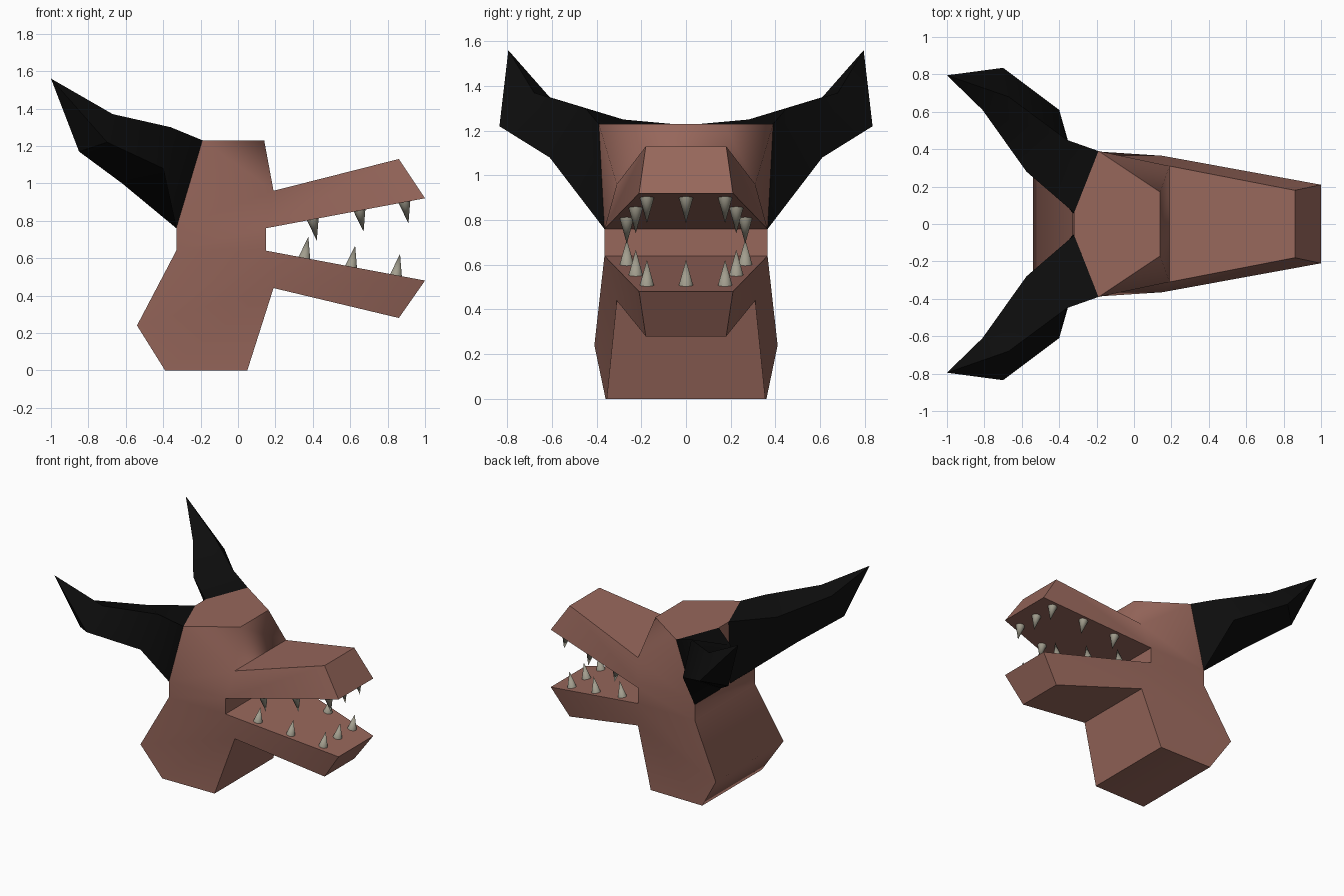
import bpy, bmesh, math
from mathutils import Vector

cube = bpy.data.objects.get("Cube")
if cube:
    bpy.data.objects.remove(cube, do_unlink=True)


def material(name, rgb):
    m = bpy.data.materials.new(name)
    m.use_nodes = True
    m.diffuse_color = (*rgb, 1)
    bsdf = m.node_tree.nodes["Principled BSDF"]
    bsdf.inputs["Base Color"].default_value = (*rgb, 1)
    bsdf.inputs["Roughness"].default_value = 0.8
    return m


skin = material("brown_skin", (0.31, 0.135, 0.105))
black = material("black_ear", (0.004, 0.004, 0.004))
ivory = material("ivory_tooth", (0.36, 0.34, 0.27))


def finish(name, bm, mat, angle):
    bmesh.ops.remove_doubles(bm, verts=bm.verts, dist=0.0005)
    bmesh.ops.recalc_face_normals(bm, faces=bm.faces)
    mesh = bpy.data.meshes.new(name)
    bm.to_mesh(mesh)
    bm.free()
    mesh.materials.append(mat)
    ob = bpy.data.objects.new(name, mesh)
    bpy.context.collection.objects.link(ob)
    bpy.ops.object.select_all(action="DESELECT")
    bpy.context.view_layer.objects.active = ob
    ob.select_set(True)
    bpy.ops.object.shade_smooth_by_angle(angle=math.radians(angle))
    return ob


# Head, neck and open jaws: profile corners (x, half width, z)
base_back, base_front = (-.39, .36, 0), (.05, .355, 0)
chest, nape = (.19, .31, .44), (-.54, .41, .24)
low_back, low_lip = (-.33, .365, .64), (.15, .365, .64)
high_back, high_lip = (-.33, .365, .76), (.15, .365, .76)
brow, crown_front = (.19, .31, .96), (.14, .17, 1.23)
crown_side, crown_back = (-.19, .39, 1.23), (-.32, .06, 1.23)
back_strip = (-.33, .06, .76)
chin, low_tip = (.86, .18, .28), (1, .21, .48)
nose, high_tip = (.86, .18, 1.13), (1, .21, .92)

# Faces on one flank, mirrored to the other
flank = [
    (base_back, base_front, chest, nape),
    (nape, chest, low_lip, low_back),
    (low_back, low_lip, high_lip, high_back),
    (high_back, high_lip, brow, crown_side),
    (crown_side, brow, crown_front),
    (high_back, crown_side, crown_back, back_strip),
    (chest, chin, low_tip, low_lip),
    (high_lip, high_tip, nose, brow),
]
# Edges bridged straight across the middle line
bridges = [
    (base_back, base_front), (base_front, chest), (chest, chin), (chin, low_tip),
    (low_tip, low_lip), (low_lip, high_lip), (high_lip, high_tip), (high_tip, nose),
    (nose, brow), (brow, crown_front), (crown_back, back_strip),
    (low_back, nape), (nape, base_back),
]


def mirror(p, side=-1):
    return (p[0], p[1] * side, p[2])


bm = bmesh.new()


def face(points):
    bm.faces.new([bm.verts.new(p) for p in points])


for side in (1, -1):
    for f in flank:
        face([mirror(p, side) for p in f])
for a, b in bridges:
    face([a, b, mirror(b), mirror(a)])
# Flat crown and the back of the head
crown = [crown_front, crown_side, crown_back]
face(crown + [mirror(p) for p in reversed(crown)])
back = [low_back, high_back, back_strip]
face(back + [mirror(p) for p in reversed(back)])
finish("head", bm, skin, 60)

# Ears: four-sided sections swept out to a point
ear_sections = [
    [crown_side, crown_back, back_strip, high_back],
    [(-.36, .45, 1.30), (-.575, .28, 1.25), (-.62, .46, 1.0), (-.4, .61, 1.08)],
    [(-.67, .68, 1.37), (-.81, .61, 1.35), (-.85, .70, 1.17), (-.7, .835, 1.22)],
    [(-1, .795, 1.56)] * 4,
]
for side, name in ((1, "left_ear"), (-1, "right_ear")):
    bm = bmesh.new()
    rings = [[bm.verts.new(mirror(p, side)) for p in s] for s in ear_sections[:-1]]
    tip = bm.verts.new(mirror(ear_sections[-1][0], side))
    bm.faces.new(rings[0])
    for i in range(4):
        j = (i + 1) % 4
        for r, s in zip(rings, rings[1:]):
            bm.faces.new((r[i], r[j], s[j], s[i]))
        bm.faces.new((rings[-1][i], rings[-1][j], tip))
    finish(name, bm, black, 40)

# Teeth: leaning cones in rows along both jaws
SLOPE = 0.188
tooth_rows = [(.40, .265), (.65, .225), (.89, .175), (.89, 0)]
for jaw, up, shift, lip in (("lower", 1, -.045, .64), ("upper", -1, 0, .76)):
    for i, (x, y) in enumerate(tooth_rows):
        for side in ((1, -1) if y else (1,)):
            bm = bmesh.new()
            bmesh.ops.create_cone(bm, segments=16, radius1=.033, radius2=0,
                                  depth=.12, cap_ends=True)
            tooth = finish(f"{jaw}_tooth_{i + 1}", bm, ivory, 50)
            axis = Vector((SLOPE, 0, up)).normalized()
            tooth.rotation_mode = "QUATERNION"
            tooth.rotation_quaternion = axis.to_track_quat("Z", "Y")
            root = Vector((x + shift, y * side, lip - up * SLOPE * (x + shift - .15)))
            tooth.location = root + axis * .055
